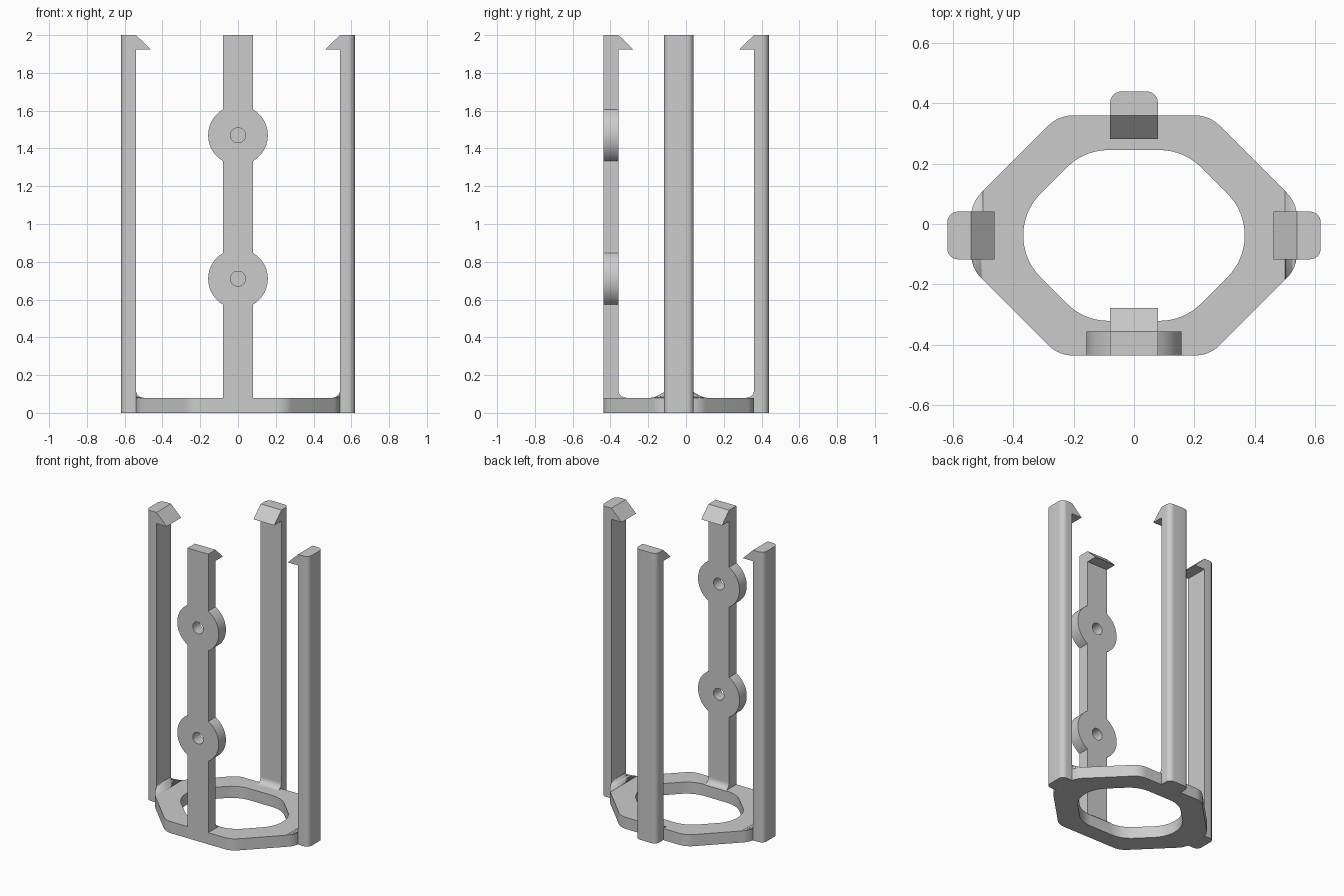
import bpy, bmesh
from math import sin, cos, tan, pi, radians
from mathutils import Matrix, Vector

if "Cube" in bpy.data.objects:
    bpy.data.objects.remove(bpy.data.objects["Cube"])

HEIGHT, BASE_T, POST_T, HALF_W = 2.0, 0.08, 0.079, 0.079
CENTRE_Y, FILLET = -0.038, 0.04

grey = bpy.data.materials.new("plain grey")
grey.use_nodes = True
grey.diffuse_color = (0.6, 0.6, 0.6, 1)
grey.node_tree.nodes["Principled BSDF"].inputs["Base Color"].default_value = (0.6, 0.6, 0.6, 1)


def arc(cx, cy, r, start, end, steps):
    angles = [radians(start + (end - start) * i / steps) for i in range(steps + 1)]
    return [(cx + r * cos(a), cy + r * sin(a)) for a in angles]


def rounded(corners, steps=10):
    """Polygon from (x, y, radius) corners with round corners."""
    pts, n = [], len(corners)
    for i, (x, y, r) in enumerate(corners):
        p = Vector((x, y, 0))
        if r == 0:
            pts.append((x, y))
            continue
        a = (Vector((*corners[i - 1][:2], 0)) - p).normalized()
        b = (Vector((*corners[(i + 1) % n][:2], 0)) - p).normalized()
        half = a.angle(b) / 2
        c = p + (a + b).normalized() * r / sin(half)
        s = (p + a * r / tan(half) - c).normalized()
        e = (p + b * r / tan(half) - c).normalized()
        pts += [tuple((c + s.slerp(e, k / steps) * r)[:2]) for k in range(steps + 1)]
    return pts


def prism(name, loops, depth, matrix):
    """Extrude a filled outline (extra loops are holes), centred on its plane."""
    curve = bpy.data.curves.new(name, 'CURVE')
    curve.dimensions, curve.fill_mode, curve.extrude = '2D', 'BOTH', depth / 2
    for loop in loops:
        spline = curve.splines.new('POLY')
        spline.points.add(len(loop) - 1)
        spline.use_cyclic_u = True
        for point, (x, y) in zip(spline.points, loop):
            point.co = (x, y, 0, 1)
    temp = bpy.data.objects.new(name + " outline", curve)
    bpy.context.collection.objects.link(temp)
    dg = bpy.context.evaluated_depsgraph_get()
    mesh = bpy.data.meshes.new_from_object(temp.evaluated_get(dg))
    bpy.data.objects.remove(temp)
    bm = bmesh.new()
    bm.from_mesh(mesh)
    bmesh.ops.remove_doubles(bm, verts=bm.verts, dist=1e-5)
    bmesh.ops.transform(bm, matrix=matrix, verts=bm.verts)
    bmesh.ops.recalc_face_normals(bm, faces=bm.faces)
    bm.to_mesh(mesh)
    bm.free()
    mesh.materials.clear()
    mesh.materials.append(grey)
    obj = bpy.data.objects.new(name, mesh)
    bpy.context.collection.objects.link(obj)
    parts.append(obj)
    return obj


def octagon(half_x, half_y, flat_x, flat_y, r):
    quarter = [(half_x, flat_y), (flat_x, half_y)]
    pts = quarter + [(-x, y) for x, y in reversed(quarter)]
    pts += [(-x, -y) for x, y in pts]
    return rounded([(x, y + CENTRE_Y, r) for x, y in pts])


parts = []
up = lambda z: Matrix.Translation((0, 0, z))
SIDEWAYS = Matrix(((0, 0, 1, 0), (1, 0, 0, 0), (0, 1, 0, 0), (0, 0, 0, 1)))

# Base ring
outer = octagon(0.54, 0.398, 0.25, 0.108, 0.115)
inner = octagon(0.367, 0.283, 0.165, 0.081, 0.194)
prism("base_ring", [outer, inner], BASE_T, up(BASE_T / 2))

# Clipping volume that trims the side fillets to the base outline
clip = prism("fillet_clip", [outer], 1, Matrix.Identity(4))
clip.hide_render = True
clip.hide_viewport = True
parts.remove(clip)

# Post plan: flat inner face, rounded outer corners
plan = rounded([(-HALF_W, 0, 0), (HALF_W, 0, 0), (HALF_W, POST_T, 0.036), (-HALF_W, POST_T, 0.036)])
hook = [(0, HEIGHT), (-0.078, HEIGHT - 0.076), (0, HEIGHT - 0.076)]
curve_foot = arc(-FILLET, BASE_T + FILLET, FILLET, -90, 0, 8)

places = {"back": (0, 0.36, 0), "left": (0.54, CENTRE_Y, -90),
          "right": (-0.54, CENTRE_Y, 90), "front": (0, -0.357, 180)}
for side, (x, y, angle) in places.items():
    frame = Matrix.Translation((x, y, 0)) @ Matrix.Rotation(radians(angle), 4, 'Z')
    if side != "front":
        prism(side + "_post", [plan], HEIGHT, frame @ up(HEIGHT / 2))
    prism(side + "_hook", [hook], 2 * HALF_W, frame @ SIDEWAYS)
    if side in ("left", "right"):
        # Side fillets run on past the post and fade out at the base edge
        foot = curve_foot + [(0.02, BASE_T + FILLET), (0.02, BASE_T)]
        obj = prism(side + "_foot_fillet", [foot], 0.4, frame @ SIDEWAYS)
        trim = obj.modifiers.new("trim", 'BOOLEAN')
        trim.operation, trim.solver, trim.object = 'INTERSECT', 'EXACT', clip
    else:
        prism(side + "_foot_fillet", [curve_foot + [(0, BASE_T)]], 2 * HALF_W, frame @ SIDEWAYS)

# Front post with two round bosses, each with a screw hole
right_edge, holes = [(HALF_W, 0)], []
for z in (0.71, 1.47):
    right_edge += arc(0, z, 2 * HALF_W, -60, 60, 20)
    holes.append(arc(0, z, 0.04, 0, 345, 23))
right_edge.append((HALF_W, HEIGHT))
outline = right_edge + [(-x, z) for x, z in reversed(right_edge)]
prism("front_post", [outline] + holes, POST_T,
      Matrix.Translation((0, -0.357 - POST_T / 2, 0)) @ Matrix.Rotation(pi / 2, 4, 'X'))

# Smooth the rounded surfaces, keep edges sharp
bpy.ops.object.select_all(action='DESELECT')
for obj in parts:
    obj.select_set(True)
bpy.context.view_layer.objects.active = parts[0]
bpy.ops.object.shade_smooth_by_angle(angle=radians(25))
